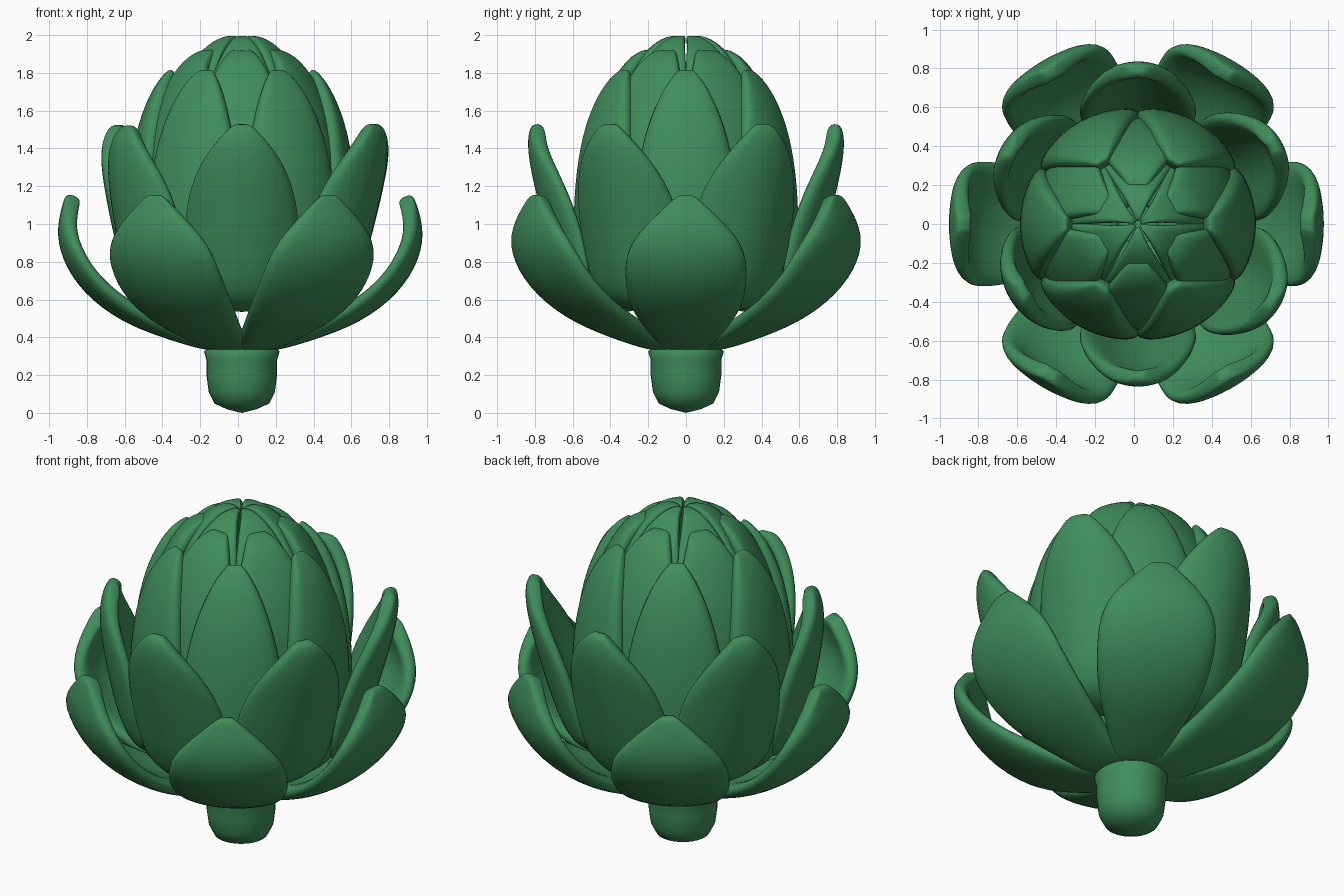
import bpy, bmesh, math
from mathutils import Vector

if "Cube" in bpy.data.objects:
    bpy.data.objects.remove(bpy.data.objects["Cube"])

CX = 0.02  # flower axis

green = bpy.data.materials.new("leaf green")
green.diffuse_color = (0.05, 0.27, 0.104, 1)
green.use_nodes = True
green.node_tree.nodes["Principled BSDF"].inputs["Base Color"].default_value = green.diffuse_color


def finish(name, bm):
    me = bpy.data.meshes.new(name)
    bm.to_mesh(me)
    bm.free()
    me.materials.append(green)
    for p in me.polygons:
        p.use_smooth = True
    ob = bpy.data.objects.new(name, me)
    bpy.context.collection.objects.link(ob)
    return ob


def leaf(name, az, rows, cup, thick, flare=0.0):
    """Cupped leaf from rows of (radius, height, half width); flare moves the tip out."""
    bm = bmesh.new()
    n = len(rows)
    a = math.radians(az)
    out = Vector((math.cos(a), math.sin(a), 0))
    side = Vector((-math.sin(a), math.cos(a), 0))
    up = Vector((0, 0, 1))
    grid = []
    for i, (r, z, w) in enumerate(rows):
        r0, z0, _ = rows[max(i - 1, 0)]
        r1, z1, _ = rows[min(i + 1, n - 1)]
        t = Vector((r1 - r0, z1 - z0)).normalized()
        inward = out * -t.y + up * t.x
        mid = out * (r + flare * (i / (n - 1)) ** 2) + up * z + Vector((CX, 0, 0))
        grid.append([bm.verts.new(mid + side * (s * w) + inward * (cup * (s * w) ** 2))
                     for s in (-1, -0.5, 0, 0.5, 1)])
    for i in range(n - 1):
        for j in range(4):
            bm.faces.new((grid[i][j], grid[i][j + 1], grid[i + 1][j + 1], grid[i + 1][j]))
    ob = finish(name, bm)
    so = ob.modifiers.new("thickness", 'SOLIDIFY')
    so.thickness = thick
    so.offset = -1
    su = ob.modifiers.new("smooth", 'SUBSURF')
    su.levels = su.render_levels = 2


# Leaf profiles, from the spreading outer ring to the closed heart
outer = [(0.10, 0.32, 0.13), (0.22, 0.335, 0.15), (0.42, 0.395, 0.23), (0.64, 0.475, 0.31),
         (0.85, 0.63, 0.345), (0.965, 0.82, 0.335), (0.985, 0.98, 0.25), (0.945, 1.12, 0.10),
         (0.93, 1.165, 0.035)]
middle = [(0.30, 0.52, 0.20), (0.55, 0.53, 0.27), (0.66, 0.67, 0.31), (0.73, 0.88, 0.33),
          (0.785, 1.08, 0.32), (0.83, 1.28, 0.255), (0.845, 1.43, 0.16), (0.825, 1.54, 0.05)]
bulb = [(0.30, 0.52, 0.20), (0.54, 0.53, 0.29), (0.605, 0.75, 0.32), (0.62, 1.0, 0.315),
        (0.605, 1.28, 0.285), (0.555, 1.54, 0.225), (0.47, 1.73, 0.14), (0.395, 1.815, 0.065),
        (0.36, 1.825, 0.03)]
upper = [(0.45, 0.58, 0.26), (0.56, 0.95, 0.30), (0.55, 1.30, 0.28), (0.485, 1.58, 0.24),
         (0.385, 1.78, 0.18), (0.29, 1.90, 0.11), (0.18, 1.94, 0.045)]
heart = [(0.42, 0.60, 0.24), (0.50, 1.00, 0.28), (0.48, 1.35, 0.27), (0.40, 1.65, 0.22),
         (0.27, 1.86, 0.145), (0.17, 1.96, 0.085), (0.09, 2.0, 0.042), (0.01, 1.995, 0.008)]

flares = [0.02, 0.0, -0.04, -0.11, 0.0, 0.01]  # slight irregularity of the middle ring
for k in range(6):
    az = 60 * k
    leaf(f"outer_leaf_{k + 1}", az, outer, 0.6, 0.085, -0.03 if k == 0 else 0.0)
    leaf(f"middle_leaf_{k + 1}", az + 30, middle, 1.4, 0.085, flares[k])
    leaf(f"bulb_leaf_{k + 1}", az, bulb, 1.0, 0.10)
    leaf(f"upper_leaf_{k + 1}", az + 30, upper, 0.9, 0.07)
    leaf(f"heart_leaf_{k + 1}", az + 30, heart, 1.0, 0.05)

# Short rounded stem, widening slightly under the leaves
bm = bmesh.new()
profile = [(0, 0), (0.08, 0.02), (0.145, 0.05), (0.175, 0.11), (0.187, 0.2), (0.187, 0.28),
           (0.2, 0.325), (0.17, 0.355), (0.1, 0.37), (0, 0.375)]
vs = [bm.verts.new((CX + r, 0, z)) for r, z in profile]
es = [bm.edges.new(p) for p in zip(vs, vs[1:])]
bmesh.ops.spin(bm, geom=vs + es, cent=(CX, 0, 0), axis=(0, 0, 1), angle=2 * math.pi, steps=32)
bmesh.ops.remove_doubles(bm, verts=bm.verts, dist=0.0005)
bmesh.ops.recalc_face_normals(bm, faces=bm.faces)
finish("stem", bm)
